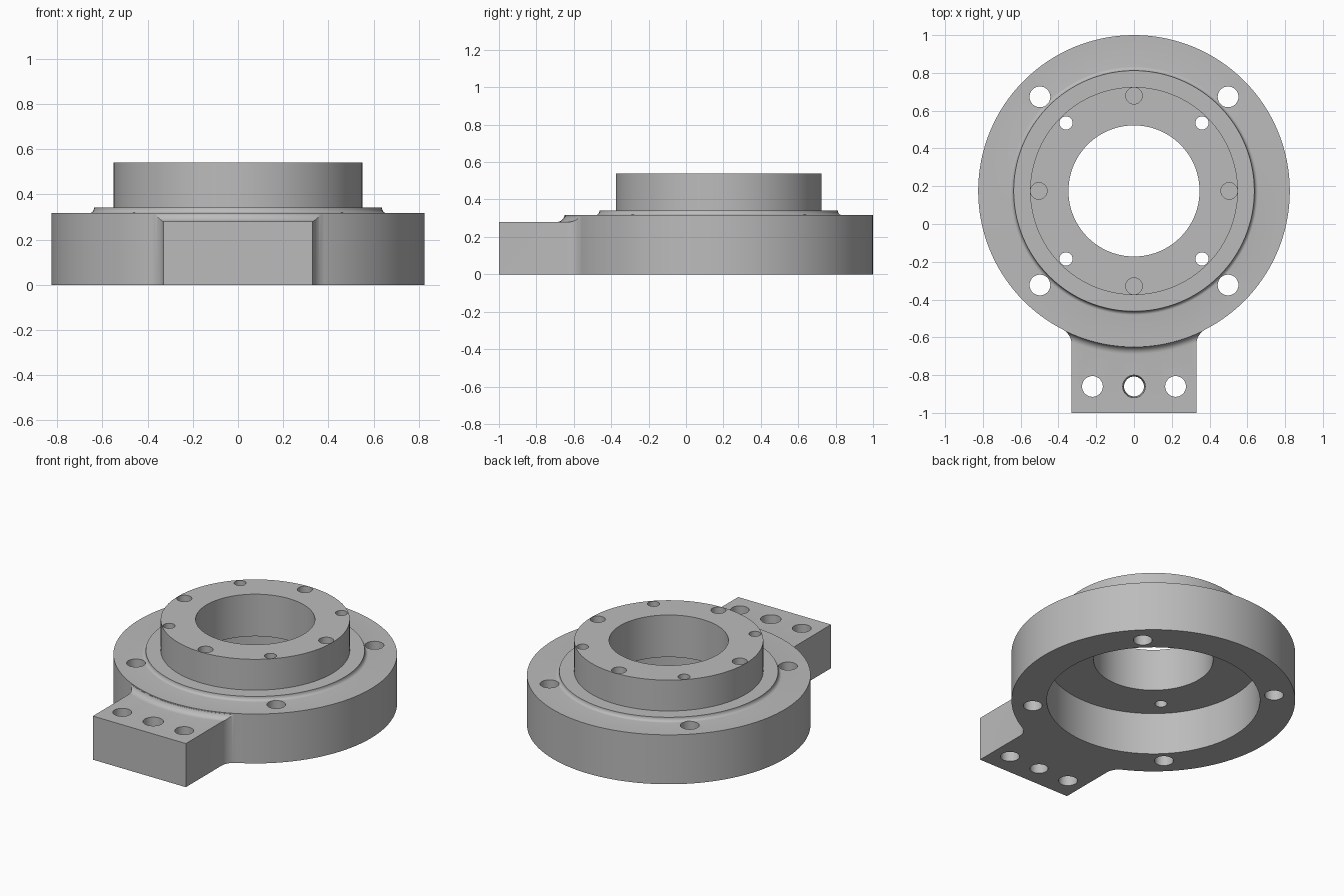
import bpy, bmesh, math
from mathutils import Matrix, Vector

cube = bpy.data.objects.get("Cube")
if cube:
    bpy.data.objects.remove(cube, do_unlink=True)

CY = 0.175      # centre of the round body on y
R = 0.825       # body radius
SEG = 128

steel = bpy.data.materials.new("machined grey")
steel.use_nodes = True
GREY = (0.5, 0.5, 0.5, 1)
steel.diffuse_color = GREY
steel.node_tree.nodes["Principled BSDF"].inputs["Base Color"].default_value = GREY


def to_object(name, bm):
    bmesh.ops.recalc_face_normals(bm, faces=bm.faces[:])
    mesh = bpy.data.meshes.new(name)
    bm.to_mesh(mesh)
    bm.free()
    mesh.materials.append(steel)
    ob = bpy.data.objects.new(name, mesh)
    bpy.context.collection.objects.link(ob)
    return ob


def revolve(name, profile):
    """Turn a closed (radius, z) profile around the body axis."""
    bm = bmesh.new()
    rings = []
    for i in range(SEG):
        a = 2 * math.pi * i / SEG
        rings.append([bm.verts.new((r * math.cos(a), CY + r * math.sin(a), z))
                      for r, z in profile])
    n = len(profile)
    for i in range(SEG):
        p, q = rings[i], rings[(i + 1) % SEG]
        for j in range(n):
            k = (j + 1) % n
            bm.faces.new((p[j], q[j], q[k], p[k]))
    return to_object(name, bm)


def extrude_outline(name, outline, height):
    bm = bmesh.new()
    face = bm.faces.new([bm.verts.new((x, y, 0)) for x, y in outline])
    top = bmesh.ops.extrude_face_region(bm, geom=[face])["geom"]
    bmesh.ops.translate(bm, vec=(0, 0, height),
                        verts=[v for v in top if isinstance(v, bmesh.types.BMVert)])
    return to_object(name, bm)


def boolean(target, tool, operation):
    """Apply a boolean and drop the tool object."""
    mod = target.modifiers.new("cut", "BOOLEAN")
    mod.operation = operation
    mod.solver = "EXACT"
    mod.object = tool
    tool.hide_render = True
    bpy.context.view_layer.objects.active = target
    bpy.ops.object.modifier_apply(modifier=mod.name)
    bpy.data.objects.remove(tool, do_unlink=True)


def quarter(steps):
    return [math.pi / 2 * i / steps for i in range(steps + 1)]


# Round body: flange, filleted step, raised boss, bore and underside recess
step_fillet = [(0.657 - 0.02 * math.cos(t), 0.342 - 0.025 * math.sin(t))
               for t in reversed(quarter(6))]
body = revolve("flange_body",
               [(0.62, 0), (R, 0), (R, 0.317)] + step_fillet +
               [(0.55, 0.342), (0.55, 0.54), (0.347, 0.54), (0.347, 0.27), (0.62, 0.27)])

# Mounting tab with rounded inner corners where it meets the body
W, F = 0.33, 0.09
cx = W + F
cy = -math.sqrt((R + F) ** 2 - cx ** 2)
end = math.atan2(-cy, -cx)              # direction from corner centre to body axis
side = [(W, -1 - CY)]
for i in range(9):
    a = math.pi + (end - math.pi) * i / 8
    side.append((cx + F * math.cos(a), cy + F * math.sin(a)))
side.append((0.35, -0.70))
outline = side + [(-x, y) for x, y in reversed(side)]
tab = extrude_outline("mounting_tab", [(x, y + CY) for x, y in outline], 0.31)

# Lower the tab top, leaving a fillet against the body
tab_fillet = [(0.865 - 0.04 * math.cos(t), 0.32 - 0.04 * math.sin(t)) for t in quarter(8)]
boolean(tab, revolve("tab_top_cutter",
                     tab_fillet + [(1.6, 0.28), (1.6, 0.4), (R, 0.4)]), "DIFFERENCE")
boolean(body, tab, "UNION")

# All drilled holes in one cutter
drill = bmesh.new()


def hole(x, y, r_bottom, r_top, z0, z1):
    bmesh.ops.create_cone(drill, cap_ends=True, segments=32,
                          radius1=r_bottom, radius2=r_top, depth=z1 - z0,
                          matrix=Matrix.Translation(Vector((x, y, (z0 + z1) / 2))))


for sx in (-1, 1):
    for sy in (-1, 1):
        hole(sx * 0.498, CY + sy * 0.498, 0.055, 0.055, -0.1, 0.45)   # flange bolts
        hole(sx * 0.36, CY + sy * 0.36, 0.035, 0.035, 0.2, 0.6)       # boss through holes
    hole(sx * 0.22, -0.86, 0.055, 0.055, -0.1, 0.4)                   # tab bolts
    hole(sx * 0.504, CY, 0.044, 0.044, 0.39, 0.6)                     # boss blind holes
    hole(0, CY + sx * 0.504, 0.044, 0.044, 0.39, 0.6)
hole(0, -0.86, 0.050, 0.063, -0.1, 0.4)                               # tapered tab pin hole
boolean(body, to_object("drill_cutter", drill), "DIFFERENCE")

# Smooth round walls, crisp machined edges
bpy.ops.object.select_all(action="DESELECT")
body.select_set(True)
bpy.context.view_layer.objects.active = body
bpy.ops.object.shade_smooth_by_angle(angle=math.radians(30))
